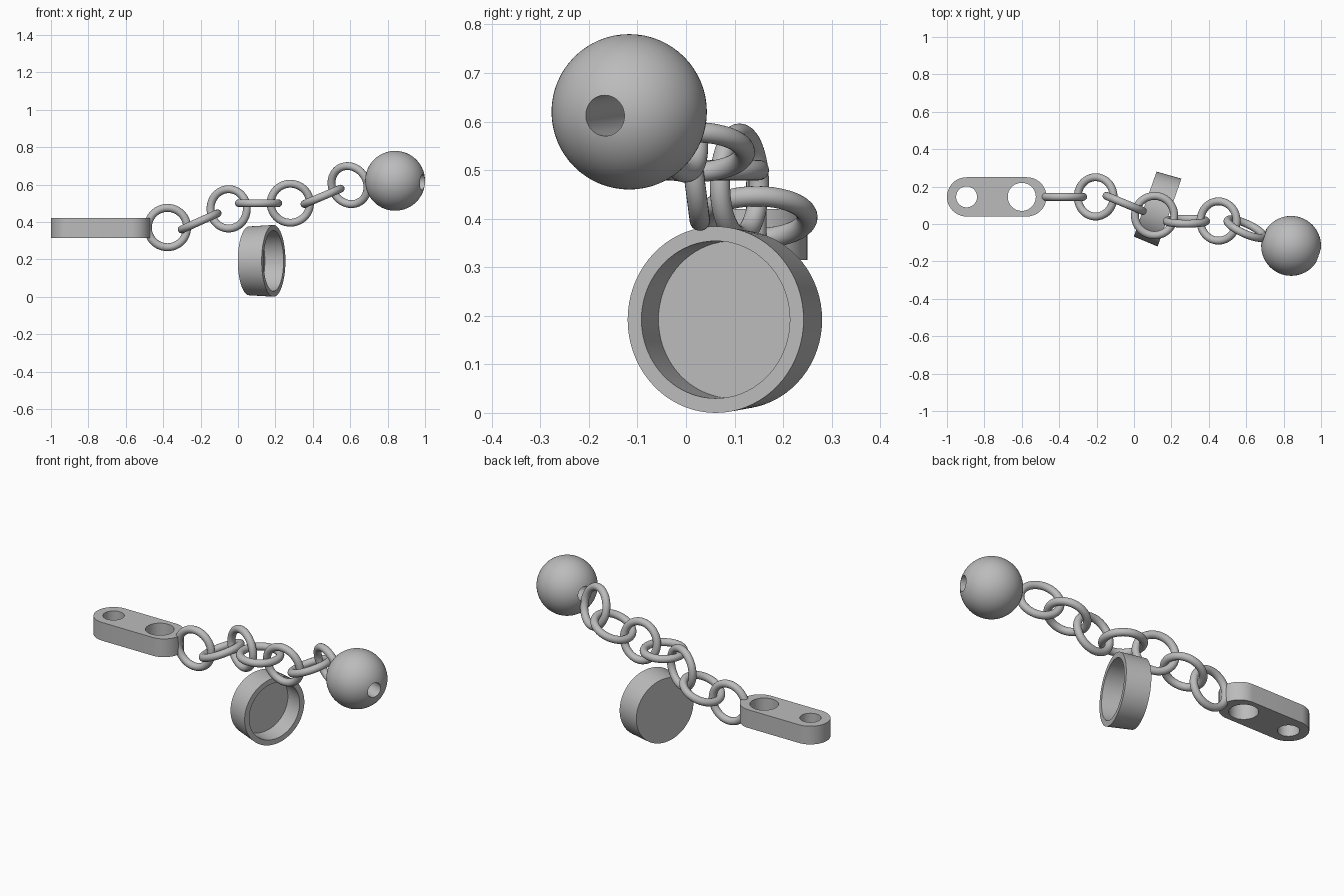
import bpy, bmesh, math
from mathutils import Vector

if "Cube" in bpy.data.objects:
    bpy.data.objects.remove(bpy.data.objects["Cube"], do_unlink=True)

metal = bpy.data.materials.new("grey_metal")
metal.use_nodes = True
grey = (0.5, 0.5, 0.5, 1)
metal.diffuse_color = grey
metal.node_tree.nodes["Principled BSDF"].inputs["Base Color"].default_value = grey


def aim(direction):
    """Rotation that turns local z to the given direction."""
    return Vector(direction).to_track_quat('Z', 'Y').to_euler()


def finish(ob, name, angle=35):
    ob.name = ob.data.name = name
    ob.data.materials.clear()
    ob.data.materials.append(metal)
    bpy.ops.object.select_all(action='DESELECT')
    ob.select_set(True)
    bpy.context.view_layer.objects.active = ob
    bpy.ops.object.shade_smooth_by_angle(angle=math.radians(angle))
    return ob


def from_bmesh(bm, name):
    bmesh.ops.recalc_face_normals(bm, faces=bm.faces[:])
    mesh = bpy.data.meshes.new(name)
    bm.to_mesh(mesh)
    bm.free()
    ob = bpy.data.objects.new(name, mesh)
    bpy.context.collection.objects.link(ob)
    return ob


def drill(ob, centre, radius, direction=(0, 0, 1)):
    """Cut a round through hole."""
    bpy.ops.mesh.primitive_cylinder_add(vertices=48, radius=radius, depth=0.6,
                                        location=centre, rotation=aim(direction))
    cutter = bpy.context.object
    cutter.hide_render = True
    mod = ob.modifiers.new("hole", 'BOOLEAN')
    mod.operation = 'DIFFERENCE'
    mod.solver = 'EXACT'
    mod.object = cutter
    bpy.ops.object.select_all(action='DESELECT')
    ob.select_set(True)
    bpy.context.view_layer.objects.active = ob
    bpy.ops.object.modifier_apply(modifier=mod.name)
    bpy.data.objects.remove(cutter, do_unlink=True)


# Flat tab with rounded ends and two holes
END_R, TAB_Y, TAB_LOW, TAB_H = 0.105, 0.145, 0.315, 0.105
bm = bmesh.new()
outline = []
for cx, start in ((-0.573, -90), (-0.895, 90)):
    for i in range(25):
        a = math.radians(start + 180 * i / 24)
        outline.append(bm.verts.new((cx + END_R * math.cos(a),
                                     TAB_Y + END_R * math.sin(a), TAB_LOW)))
face = bm.faces.new(outline)
ext = bmesh.ops.extrude_face_region(bm, geom=[face])
bmesh.ops.translate(bm, vec=(0, 0, TAB_H),
                    verts=[g for g in ext["geom"] if isinstance(g, bmesh.types.BMVert)])
tab = from_bmesh(bm, "tab")
drill(tab, (-0.895, TAB_Y, 0.37), 0.056)
drill(tab, (-0.60, TAB_Y, 0.37), 0.075)
finish(tab, "tab")

# Chain: centre and axis of each ring
links = [
    ((-0.377, 0.145, 0.370), (0, 1, 0)),
    ((-0.205, 0.145, 0.403), (-0.41, 0, 0.91)),
    ((-0.050, 0.110, 0.470), (0.38, 0.92, 0)),
    ((0.110, 0.045, 0.500), (0, 0, 1)),
    ((0.280, 0.015, 0.500), (0, 1, 0.13)),
    ((0.452, 0.016, 0.537), (-0.39, 0, 0.92)),
    ((0.596, -0.025, 0.597), (0.40, 0.88, 0.25)),
]
for n, (centre, axis) in enumerate(links, 1):
    bpy.ops.mesh.primitive_torus_add(major_radius=0.105, minor_radius=0.021,
                                     major_segments=64, minor_segments=20,
                                     location=centre, rotation=aim(axis))
    finish(bpy.context.object, f"chain_link_{n}", 60)

# Bored ball at the end of the chain
BALL = (0.84, -0.117, 0.62)
bpy.ops.mesh.primitive_uv_sphere_add(segments=64, ring_count=32, radius=0.16, location=BALL)
ball = bpy.context.object
drill(ball, BALL, 0.042, (0.94, -0.32, -0.05))
finish(ball, "ball")

# Open cup hanging below the chain, revolved from its wall profile
profile = [(0, -0.138), (0.184, -0.138), (0.192, 0), (0.162, 0), (0.162, -0.106), (0, -0.106)]
bm = bmesh.new()
pts = [bm.verts.new((r, 0, z)) for r, z in profile]
edges = [bm.edges.new(pair) for pair in zip(pts, pts[1:])]
bmesh.ops.spin(bm, geom=pts + edges, cent=(0, 0, 0), axis=(0, 0, 1),
               angle=math.tau, steps=72)
bmesh.ops.remove_doubles(bm, verts=bm.verts[:], dist=0.0001)
cup = from_bmesh(bm, "cup")
cup.location = (0.19, 0.061, 0.192)
cup.rotation_euler = aim((0.94, -0.33, 0))
finish(cup, "cup")
